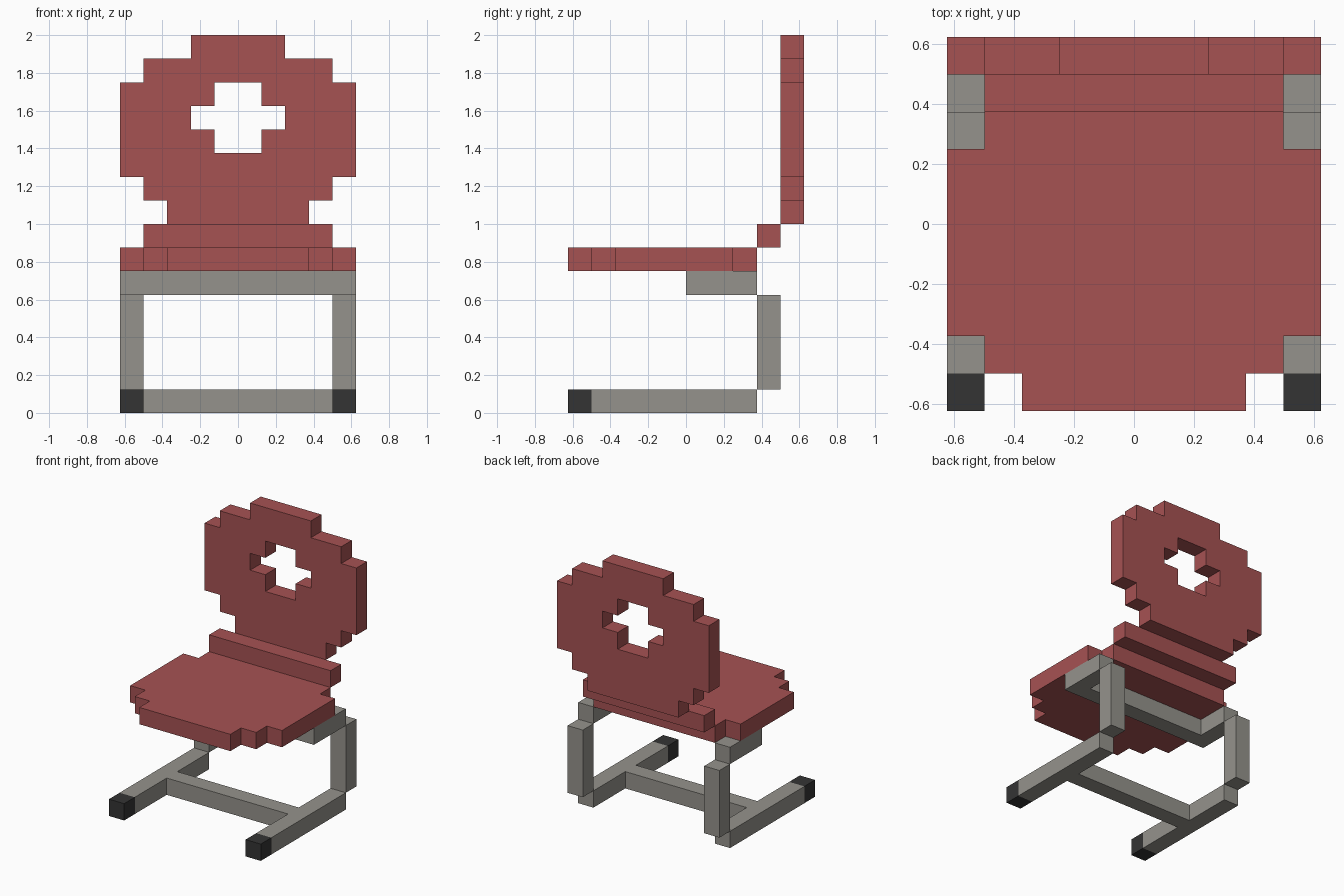
import bpy
import bmesh
from mathutils import Matrix, Vector

U = 0.125  # one block of the grid the chair is built on

if "Cube" in bpy.data.objects:
    bpy.data.objects.remove(bpy.data.objects["Cube"])


def make_material(name, color):
    mat = bpy.data.materials.new(name)
    mat.use_nodes = True
    mat.diffuse_color = (*color, 1)
    mat.node_tree.nodes["Principled BSDF"].inputs["Base Color"].default_value = (*color, 1)
    return mat


RED = make_material("muted red", (0.38, 0.084, 0.086))
GREY = make_material("warm grey metal", (0.30, 0.29, 0.262))
BLACK = make_material("black rubber", (0.034, 0.034, 0.034))


def finish(name, bm, mat, mirror=False):
    bmesh.ops.recalc_face_normals(bm, faces=bm.faces)
    mesh = bpy.data.meshes.new(name)
    bm.to_mesh(mesh)
    bm.free()
    mesh.materials.append(mat)
    obj = bpy.data.objects.new(name, mesh)
    bpy.context.collection.objects.link(obj)
    if mirror:
        obj.modifiers.new("Mirror", "MIRROR").use_clip = True
    return obj


def block(name, x, y, z, mat, mirror=False):
    """Box given by (min, max) block ranges on each axis."""
    bm = bmesh.new()
    spans = (x, y, z)
    centre = Vector([sum(s) / 2 * U for s in spans])
    size = [(s[1] - s[0]) * U for s in spans]
    bmesh.ops.create_cube(bm, size=1, matrix=Matrix.Translation(centre) @ Matrix.Diagonal((*size, 1)))
    return finish(name, bm, mat, mirror)


def steps(rows, start):
    """Staircase outline from (half width, length) rows."""
    points = []
    for width, length in rows:
        points += [(width, start), (width, start + length)]
        start += length
    return points


def stepped_panel(name, rows, start, place, depth, hole=(), hole_start=0):
    """Mirrored slab with a stepped rim and an optional stepped opening."""
    outline = [(0, start)] + steps(rows, start)
    outline.append((0, outline[-1][1]))
    if hole:
        inner = steps(hole, hole_start)
        outline += [(0, inner[-1][1])] + inner[::-1] + [(0, hole_start)]
    bm = bmesh.new()
    face = bm.faces.new([bm.verts.new(place(a, b) * U) for a, b in outline])
    out = bmesh.ops.extrude_face_region(bm, geom=[face])
    moved = [v for v in out["geom"] if isinstance(v, bmesh.types.BMVert)]
    bmesh.ops.translate(bm, verts=moved, vec=Vector(depth) * U)
    # Open the centre seam so the halves join cleanly
    seam = [f for f in bm.faces if all(abs(v.co.x) < 1e-6 for v in f.verts)]
    bmesh.ops.delete(bm, geom=seam, context="FACES")
    return finish(name, bm, RED, mirror=True)


# Seat, running from the narrow front edge to the back
stepped_panel("seat", [(3, 1), (4, 1), (5, 5), (4, 1)], -5,
              lambda a, b: Vector((a, b, 6)), (0, 0, 1))

# Backrest with a cross-shaped opening, and the strip joining it to the seat
stepped_panel("backrest", [(3, 1), (4, 1), (5, 4), (4, 1), (2, 1)], 8,
              lambda a, b: Vector((a, 4, b)), (0, 1, 0),
              hole=[(1, 1), (2, 1), (1, 1)], hole_start=11)
block("back_support", (-4, 4), (3, 4), (7, 8), RED)

# Frame, mirrored left and right
SIDE = (4, 5)
block("front_feet", SIDE, (-5, -4), (0, 1), BLACK, mirror=True)
block("floor_runners", SIDE, (-4, 3), (0, 1), GREY, mirror=True)
block("rear_legs", SIDE, (3, 4), (1, 5), GREY, mirror=True)
block("seat_arms", SIDE, (0, 3), (5, 6), GREY, mirror=True)

# Crossbars
block("lower_crossbar", (-4, 4), (-1, 0), (0, 1), GREY)
block("upper_crossbar", (-4, 4), (0, 1), (5, 6), GREY)
